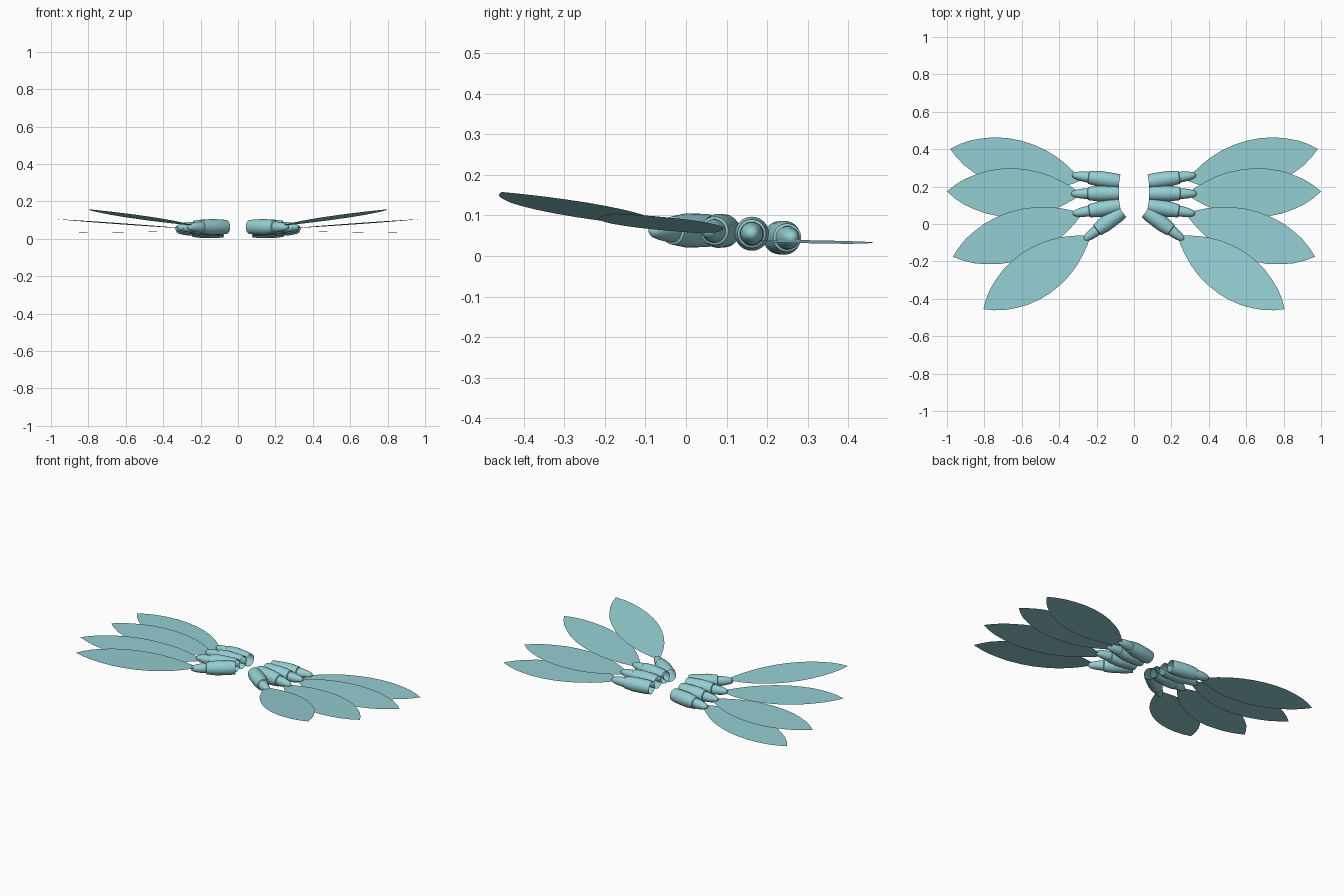
import bpy, bmesh, math
from mathutils import Vector, Matrix

if "Cube" in bpy.data.objects:
    bpy.data.objects.remove(bpy.data.objects["Cube"])

teal = bpy.data.materials.new("pale_teal")
teal.diffuse_color = (0.30, 0.62, 0.65, 1)
teal.use_nodes = True
teal.node_tree.nodes["Principled BSDF"].inputs["Base Color"].default_value = teal.diffuse_color

# Sleeve profile: (distance along axis, radius), open at the inner end
SLEEVE = [(0, .037), (.03, .041), (.11, .042), (.165, .035), (.168, .029)]
NOZZLE = [(.155, .029), (.185, .028), (.215, .024), (.24, .018), (.252, .011), (.256, 0)]
# Blade outline: (fraction of length, half width)
BLADE = [(0, .004), (.06, .033), (.13, .062), (.21, .089), (.3, .111), (.4, .125), (.5, .131),
         (.6, .127), (.7, .115), (.79, .093), (.87, .068), (.94, .036), (1, 0)]


def finish(bm, name, smooth):
    """Make an object and its mirrored twin from the mesh."""
    me = bpy.data.meshes.new(name)
    bm.to_mesh(me)
    bm.free()
    me.materials.append(teal)
    ob = bpy.data.objects.new(name, me)
    bpy.context.collection.objects.link(ob)
    if smooth:
        bpy.ops.object.select_all(action='DESELECT')
        ob.select_set(True)
        bpy.context.view_layer.objects.active = ob
        bpy.ops.object.shade_smooth_by_angle(angle=math.radians(40))
    mod = ob.modifiers.new("mirror", 'MIRROR')
    mod.use_mirror_merge = False


def lathe(name, profile, start, end, sides=32):
    """Turn a profile around the line from start to end."""
    start, end = Vector(start), Vector(end)
    rot = (end - start).to_track_quat('Z', 'Y').to_matrix().to_4x4()
    bm = bmesh.new()
    vs = [bm.verts.new((r, 0, d)) for d, r in profile]
    es = [bm.edges.new(p) for p in zip(vs, vs[1:])]
    bmesh.ops.spin(bm, geom=vs + es, cent=(0, 0, 0), axis=(0, 0, 1),
                   angle=math.tau, steps=sides, use_duplicate=False)
    bmesh.ops.remove_doubles(bm, verts=bm.verts, dist=1e-5)
    bmesh.ops.recalc_face_normals(bm, faces=bm.faces)
    # Open shells: make the walls face away from the axis
    if sum(f.normal.dot(Vector((*f.calc_center_median().xy, 0))) for f in bm.faces) < 0:
        bmesh.ops.reverse_faces(bm, faces=bm.faces)
    bm.transform(Matrix.Translation(start) @ rot)
    finish(bm, name, True)


def blade(name, base, tip):
    """Flat leaf-shaped sheet, facing up."""
    base, tip = Vector(base), Vector(tip)
    side = Vector((0, 0, 1)).cross(tip - base).normalized()
    left = [base.lerp(tip, t) + side * w for t, w in BLADE]
    right = [base.lerp(tip, t) - side * w for t, w in BLADE[:-1]]
    bm = bmesh.new()
    f = bm.faces.new([bm.verts.new(p) for p in right + left[::-1]])
    f.normal_update()
    if f.normal.z < 0:
        f.normal_flip()
    finish(bm, name, False)


# Four feathers per side, back to front: sleeve start, sleeve end, blade base, blade tip
FEATHERS = [
    ((.078, .227, .045), (.33, .262, .045), (.285, .235, .04), (.983, .402, .03)),
    ((.08, .163, .055), (.335, .162, .055), (.285, .16, .05), (1.0, .174, .05)),
    ((.075, .098, .062), (.325, .055, .062), (.28, .055, .055), (.968, -.175, .105)),
    ((.064, .067, .063), (.26, -.08, .063), (.235, -.065, .07), (.805, -.455, .158)),
]
for i, (s, e, b, t) in enumerate(FEATHERS, 1):
    lathe(f"sleeve_{i}", SLEEVE, s, e)
    lathe(f"nozzle_{i}", NOZZLE, s, e)
    blade(f"feather_blade_{i}", b, t)
